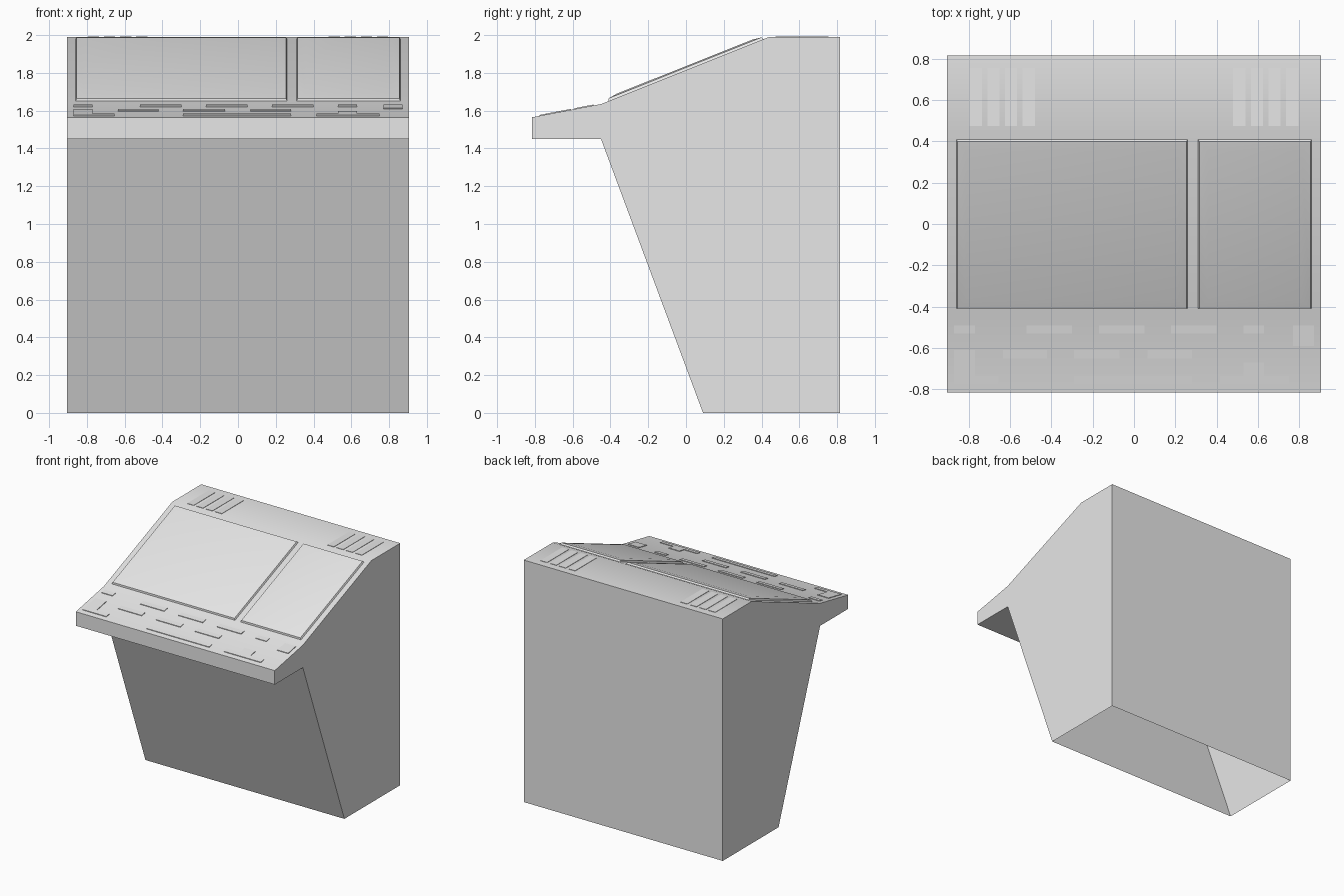
import bpy
import bmesh
import math
from mathutils import Vector

cube = bpy.data.objects.get("Cube")
if cube:
    bpy.data.objects.remove(cube, do_unlink=True)

grey = bpy.data.materials.new("light_grey")
grey.use_nodes = True
grey.diffuse_color = (0.8, 0.8, 0.8, 1)
grey.node_tree.nodes["Principled BSDF"].inputs["Base Color"].default_value = (0.8, 0.8, 0.8, 1)

HALF_WIDTH = 0.905
# Side profile (y, z), from the base at the front round to the base at the back
PROFILE = [(0.09, 0), (-0.45, 1.45), (-0.815, 1.45), (-0.815, 1.565),
           (-0.45, 1.635), (0.44, 1.99), (0.815, 1.99), (0.815, 0)]
TOP = PROFILE[3:7]


def surface_z(y):
    """Height of the console's upper surface at depth y."""
    for (y0, z0), (y1, z1) in zip(TOP, TOP[1:]):
        if y <= y1:
            return z0 + (z1 - z0) * (y - y0) / (y1 - y0)
    return TOP[-1][1]


def finish(name, bm, smooth=False):
    bmesh.ops.recalc_face_normals(bm, faces=bm.faces)
    mesh = bpy.data.meshes.new(name)
    bm.to_mesh(mesh)
    bm.free()
    mesh.materials.append(grey)
    obj = bpy.data.objects.new(name, mesh)
    bpy.context.collection.objects.link(obj)
    if smooth:
        bpy.ops.object.select_all(action='DESELECT')
        obj.select_set(True)
        bpy.context.view_layer.objects.active = obj
        bpy.ops.object.shade_smooth_by_angle(angle=math.radians(30))
    return obj


def bridge(bm, lower, upper):
    for i in range(len(lower)):
        j = (i + 1) % len(lower)
        bm.faces.new((lower[i], lower[j], upper[j], upper[i]))


def rect(x0, x1, y0, y1):
    return [(x0, y0), (x1, y0), (x1, y1), (x0, y1)]


def plate(name, outline, thickness):
    """Thin raised plate that follows the upper surface."""
    bm = bmesh.new()
    loops = [[bm.verts.new((x, y, surface_z(y) + h)) for x, y in outline]
             for h in (0, thickness)]
    bridge(bm, *loops)
    bm.faces.new(loops[1])
    finish(name, bm)


def screen(name, x0, x1, y0=-0.41, y1=0.41):
    """Shallow panel with softly sloping borders on the inclined surface."""
    bm = bmesh.new()
    (ya, za), (yb, zb) = TOP[1:3]
    normal = Vector((0, za - zb, yb - ya)).normalized()
    loops = []
    for inset, height in ((0, 0), (0.006, 0.013), (0.05, 0.02)):
        corners = rect(x0 + inset, x1 - inset, y0 + inset, y1 - inset)
        loops.append([bm.verts.new(Vector((x, y, surface_z(y))) + normal * height)
                      for x, y in corners])
    for lower, upper in zip(loops, loops[1:]):
        bridge(bm, lower, upper)
    bm.faces.new(loops[-1])
    finish(name, bm, smooth=True)


# Cabinet shell, open underneath
bm = bmesh.new()
right, left = [[bm.verts.new((x, y, z)) for y, z in PROFILE]
               for x in (-HALF_WIDTH, HALF_WIDTH)]
for i in range(len(PROFILE) - 1):
    bm.faces.new((right[i], right[i + 1], left[i + 1], left[i]))
bm.faces.new(right)
bm.faces.new(left)
finish("cabinet", bm, smooth=True)

# Screens
screen("wide_screen", -0.86, 0.26)
screen("narrow_screen", 0.31, 0.86)

# Vents, mirrored at the back corners
for side, sign in (("right", -1), ("left", 1)):
    for i in range(4):
        x = sign * (0.51 + 0.085 * i)
        plate(f"{side}_vent_{i + 1}", rect(x - 0.03, x + 0.03, 0.475, 0.755), 0.003)

# Rows of keys on the deck: back edge, then the x range of each key
ROWS = [(-0.49, [(-0.87, -0.77), (-0.52, -0.3), (-0.17, 0.05), (0.18, 0.4), (0.53, 0.63)]),
        (-0.61, [(-0.635, -0.42), (-0.29, -0.07), (0.065, 0.28)]),
        (-0.735, [(-0.29, 0.28)])]
KEY = 0.005
for r, (y, spans) in enumerate(ROWS):
    for k, (x0, x1) in enumerate(spans):
        plate(f"key_row_{r + 1}_{k + 1}", rect(x0, x1, y - 0.04, y), KEY)

# Special keys
plate("square_key", rect(0.77, 0.87, -0.59, -0.49), KEY)
front, back = -0.775, -0.735
plate("corner_key", [(-0.87, front), (-0.655, front), (-0.655, back),
                     (-0.77, back), (-0.77, -0.61), (-0.87, -0.61)], KEY)
plate("stepped_key", [(0.415, front), (0.75, front), (0.75, back), (0.63, back),
                      (0.63, -0.67), (0.53, -0.67), (0.53, back), (0.415, back)], KEY)
